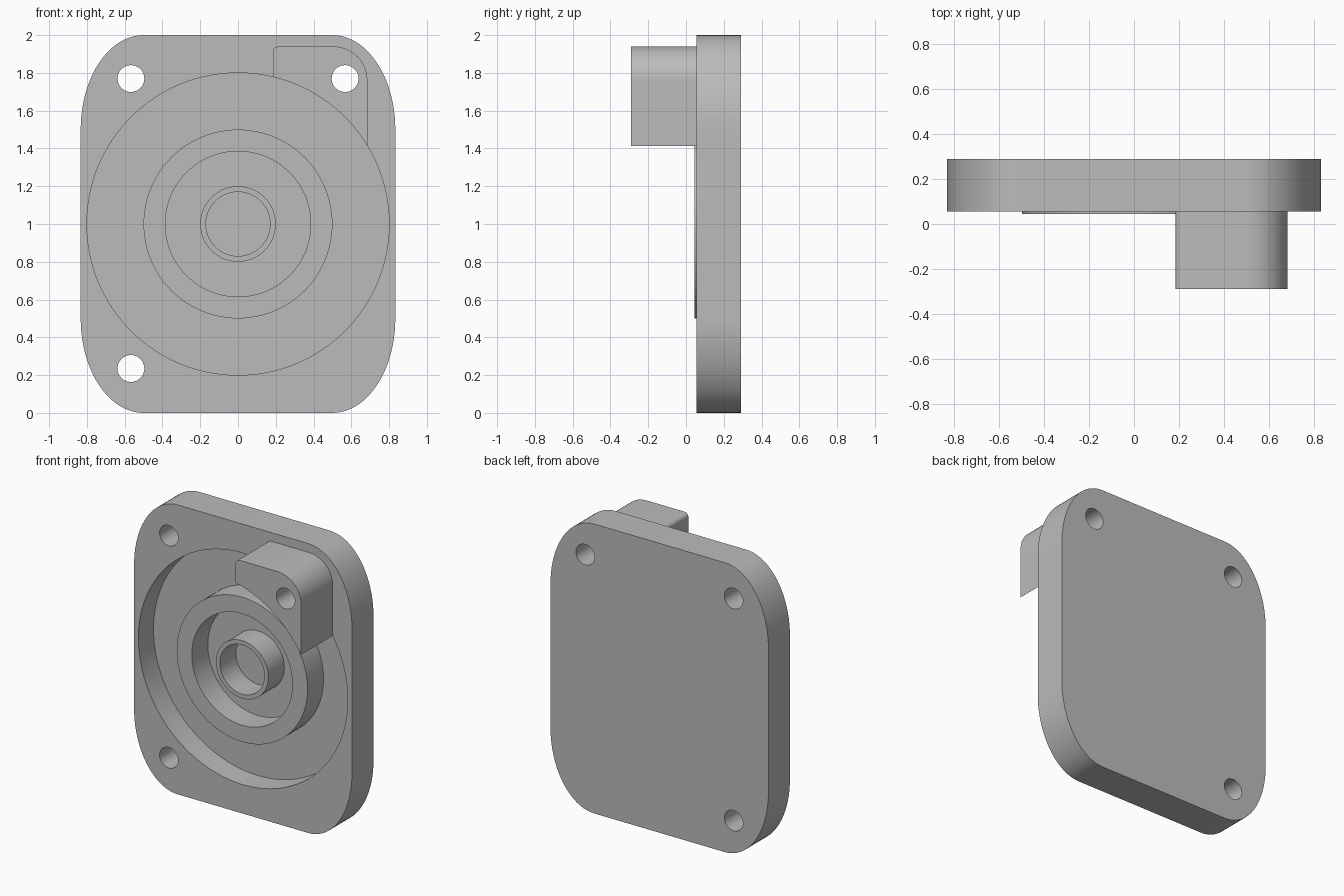
import bpy, bmesh, math

if "Cube" in bpy.data.objects:
    bpy.data.objects.remove(bpy.data.objects["Cube"], do_unlink=True)

FRONT, BACK, FLOOR = 0.055, 0.29, 0.22   # plate faces and pocket floor (y)
CENTRE_Z = 1.0

grey = bpy.data.materials.new("plain_grey")
grey.use_nodes = True
colour = (0.5, 0.5, 0.5, 1)
grey.diffuse_color = colour
grey.node_tree.nodes["Principled BSDF"].inputs["Base Color"].default_value = colour


def arc(cx, cz, rx, rz, start, end, steps):
    """Points on an elliptical arc in the xz plane, angles in degrees."""
    angles = [math.radians(start + (end - start) * i / steps) for i in range(steps + 1)]
    return [(cx + rx * math.cos(a), cz + rz * math.sin(a)) for a in angles]


def circle(cx, cz, r, steps):
    return arc(cx, cz, r, r, 0, 360, steps)[:-1]


def prism(name, outline, y0, y1):
    """Extrude an xz outline from y0 to y1."""
    bm = bmesh.new()
    face = bm.faces.new([bm.verts.new((x, y0, z)) for x, z in outline])
    out = bmesh.ops.extrude_face_region(bm, geom=[face])
    moved = [v for v in out["geom"] if isinstance(v, bmesh.types.BMVert)]
    bmesh.ops.translate(bm, verts=moved, vec=(0, y1 - y0, 0))
    bmesh.ops.recalc_face_normals(bm, faces=bm.faces)
    mesh = bpy.data.meshes.new(name)
    bm.to_mesh(mesh)
    bm.free()
    mesh.materials.append(grey)
    obj = bpy.data.objects.new(name, mesh)
    bpy.context.collection.objects.link(obj)
    return obj


def activate(obj):
    bpy.ops.object.select_all(action="DESELECT")
    obj.select_set(True)
    bpy.context.view_layer.objects.active = obj


def combine(target, tool, operation):
    """Apply a boolean and discard the tool object."""
    tool.hide_render = True
    mod = target.modifiers.new(operation.lower(), "BOOLEAN")
    mod.operation, mod.solver, mod.object = operation, "EXACT", tool
    activate(target)
    bpy.ops.object.modifier_apply(modifier=mod.name)
    bpy.data.objects.remove(tool, do_unlink=True)


# Base plate with long rounded corners
outline = []
for sx, sz, start in ((1, 1, 0), (-1, 1, 90), (-1, -1, 180), (1, -1, 270)):
    outline += arc(sx * 0.5, CENTRE_Z + sz * 0.5, 0.333, 0.5, start, start + 90, 20)
plate = prism("mounting_plate", outline, FRONT, BACK)

# Raised corner block; the round pocket trims its inner side
block = [(0.185, 1.3), (0.685, 1.3)]
block += arc(0.505, 1.76, 0.18, 0.18, 0, 90, 14)
block += arc(0.215, 1.91, 0.03, 0.03, 90, 180, 6)
combine(plate, prism("corner_block", block, -0.29, 0.12), "UNION")

# Round pocket
combine(plate, prism("pocket_cutter", circle(0, CENTRE_Z, 0.8, 128), -0.5, FLOOR), "DIFFERENCE")

# Screw holes
for x, z in ((-0.567, 1.77), (0.567, 1.77), (-0.567, 0.235)):
    combine(plate, prism("hole_cutter", circle(x, z, 0.071, 40), -0.5, 0.5), "DIFFERENCE")

# Bearing ring and central boss standing on the pocket floor
for name, outer, inner in (("bearing_ring", 0.5, 0.385), ("centre_boss", 0.2, 0.17)):
    tube = prism(name, circle(0, CENTRE_Z, outer, 96), 0.045, FLOOR + 0.02)
    bore = prism("bore_cutter", circle(0, CENTRE_Z, inner, 96), -0.1, 0.5)
    combine(tube, bore, "DIFFERENCE")
    combine(plate, tube, "UNION")

activate(plate)
bpy.ops.object.shade_smooth_by_angle(angle=math.radians(30))
